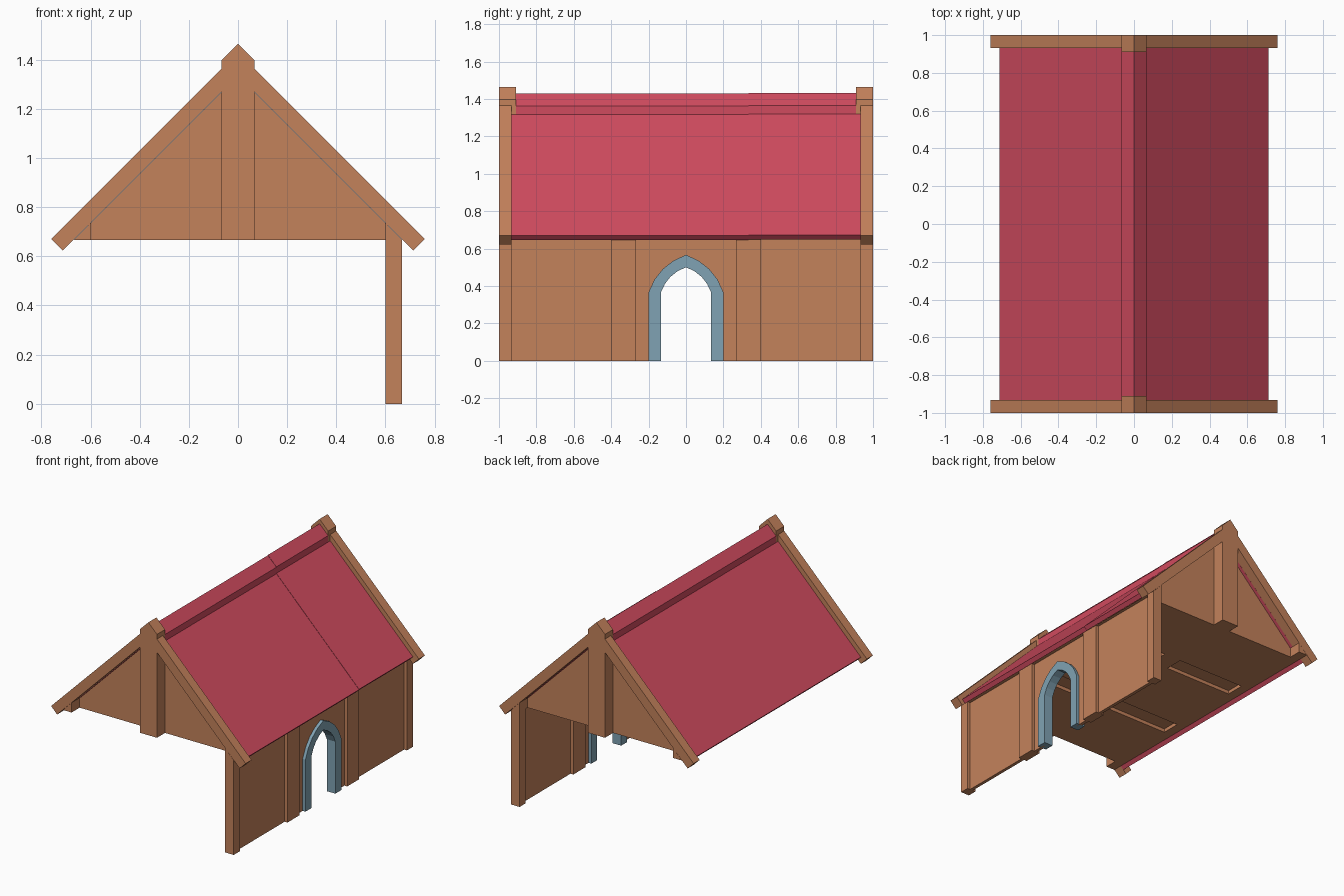
import bpy, bmesh
from mathutils import Vector

if "Cube" in bpy.data.objects:
    bpy.data.objects.remove(bpy.data.objects["Cube"])


def material(name, rgb):
    m = bpy.data.materials.new(name)
    m.diffuse_color = (*rgb, 1)
    m.use_nodes = True
    m.node_tree.nodes["Principled BSDF"].inputs["Base Color"].default_value = m.diffuse_color
    return m


WOOD = material("brown_wood", (0.552, 0.223, 0.105))
RED = material("red_roof", (0.631, 0.070, 0.114))
STONE = material("blue_stone", (0.216, 0.362, 0.451))


def prism(name, profile, axis, lo, hi, mat):
    """Extrude a flat profile along axis 'x' (points are y,z) or 'y' (points are x,z)."""
    bm = bmesh.new()
    put = (lambda a, b: (lo, a, b)) if axis == "x" else (lambda a, b: (a, lo, b))
    face = bm.faces.new([bm.verts.new(put(a, b)) for a, b in profile])
    out = bmesh.ops.extrude_face_region(bm, geom=[face])
    step = Vector((hi - lo, 0, 0)) if axis == "x" else Vector((0, hi - lo, 0))
    bmesh.ops.translate(bm, vec=step,
                        verts=[v for v in out["geom"] if isinstance(v, bmesh.types.BMVert)])
    bmesh.ops.recalc_face_normals(bm, faces=bm.faces)
    me = bpy.data.meshes.new(name)
    bm.to_mesh(me)
    bm.free()
    me.materials.append(mat)
    ob = bpy.data.objects.new(name, me)
    bpy.context.collection.objects.link(ob)
    return ob


def rect(a0, a1, b0, b1):
    return [(a0, b0), (a1, b0), (a1, b1), (a0, b1)]


P, EAVE, EDGE = 0.067, 0.667, 0.933   # post half width, eave height, inner face of gables
SIDES = ((-1, "left"), (1, "right"))

# Gable frames at both ends: king post, sloping bargeboards, eave blocks
for e, end in ((-1, "front"), (1, "back")):
    prism(f"{end}_king_post",
          [(-P, EAVE), (P, EAVE), (P, 1.397), (0, 1.464), (-P, 1.397)],
          "y", e * 0.91, e, WOOD)
    for s, side in SIDES:
        board = [(P, 1.364), (0.76, 0.67), (0.713, 0.623), (P, 1.27)]
        prism(f"{end}_{side}_bargeboard", [(s * x, z) for x, z in board],
              "y", e * EDGE, e, WOOD)
        block = [(0.6, EAVE), (EAVE, EAVE), (0.6, 0.736)]
        prism(f"{end}_{side}_eave_block", [(s * x, z) for x, z in block],
              "y", e * 0.91, e, WOOD)

# Attic body, its ends forming the recessed gable panels, with shallow ceiling slots
TOP = 1.334
for i, (y0, y1) in enumerate([(-0.91, -0.4), (-0.267, 0.267), (0.4, 0.91)]):
    prism(f"attic_{i}", [(-EAVE, EAVE), (EAVE, EAVE), (0, TOP)], "y", y0, y1, WOOD)
for y0, y1, tag in ((-0.4, -0.267, "front"), (0.267, 0.4, "back")):
    z = EAVE + 0.025
    slot = [(-EAVE, EAVE), (-0.6, EAVE), (-0.6, z), (-P, z), (-P, EAVE),
            (P, EAVE), (P, z), (0.6, z), (0.6, EAVE), (EAVE, EAVE), (0, TOP)]
    prism(f"attic_slot_{tag}", slot, "y", y0, y1, WOOD)

# Roof slabs with raised ridge cap; the right one has a tiny step at its seam
slab = [(0, 1.428), (P, 1.362), (P, 1.316), (0.713, 0.67), (0.69, 0.646), (0, 1.336)]
prism("left_roof", [(-x, z) for x, z in slab], "y", -EDGE, EDGE, RED)
prism("right_roof_front", slab, "y", -EDGE, 0.333, RED)
prism("right_roof_back", [(x, z + 0.003) for x, z in slab], "y", 0.333, EDGE, RED)

# Wall posts
for s, end in ((-1, "front"), (1, "back")):
    for a, b, kind in ((EDGE, 1, "corner"), (0.267, 0.4, "middle")):
        prism(f"{end}_{kind}_post", rect(min(s * a, s * b), max(s * a, s * b), 0, EAVE),
              "x", 0.6, EAVE, WOOD)


# Pointed doorway outline, from its -y foot over the tip to its +y foot
def arch(k, n=4):
    half = []
    for i in range(n + 1):
        t = i / n
        y = 0.2 * (1 - t) ** 2 + 2 * t * (1 - t) * 0.15
        z = 0.146 * 2 * t * (1 - t) + 0.2 * t * t
        half.append((k * y, 0.367 + k * z))
    half = [(k * 0.2, 0)] + half
    return [(-y, z) for y, z in half] + half[-2::-1]


# Door frame and the thin wall panel around it
prism("door_frame", arch(1) + arch(0.667)[::-1], "x", 0.6, EAVE, STONE)
prism("wall_panel",
      [(-EDGE, 0)] + arch(0.85) + [(EDGE, 0), (EDGE, EAVE), (-EDGE, EAVE)],
      "x", 0.622, 0.645, WOOD)
